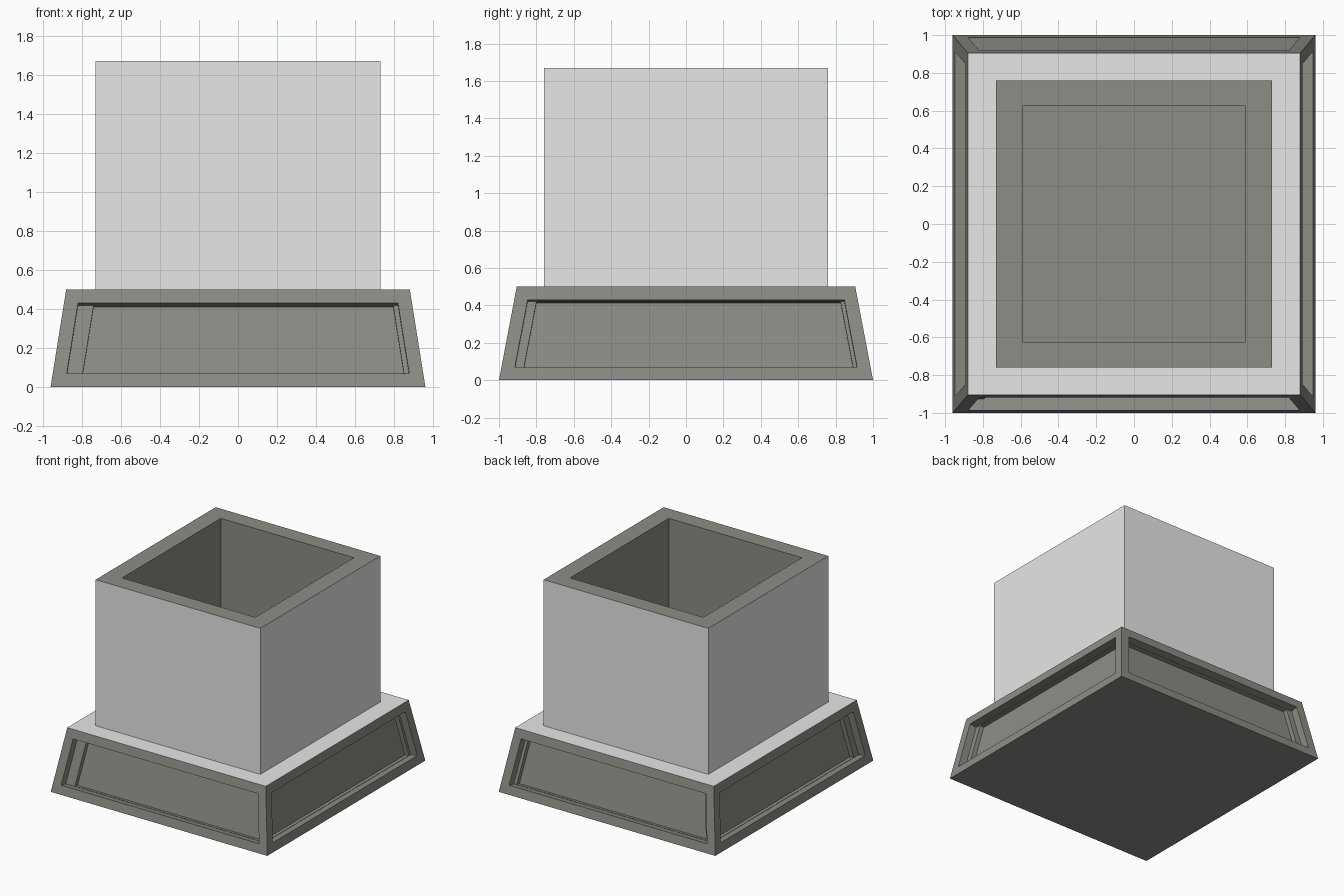
import bpy, bmesh
from mathutils import Vector

if "Cube" in bpy.data.objects:
    bpy.data.objects.remove(bpy.data.objects["Cube"])


def material(name, rgb):
    m = bpy.data.materials.new(name)
    m.diffuse_color = (*rgb, 1)
    m.use_nodes = True
    m.node_tree.nodes["Principled BSDF"].inputs["Base Color"].default_value = m.diffuse_color
    return m


DARK = material("dark_stone", (0.26, 0.267, 0.235))
LIGHT = material("light_grey", (0.8, 0.8, 0.8))


def finish(name, bm):
    me = bpy.data.meshes.new(name)
    bm.to_mesh(me)
    bm.free()
    me.materials.append(DARK)
    me.materials.append(LIGHT)
    ob = bpy.data.objects.new(name, me)
    bpy.context.collection.objects.link(ob)
    return ob


def ring(bm, points):
    return [bm.verts.new(p) for p in points]


def bridge(bm, a, b, mat=0):
    for i in range(4):
        j = (i + 1) % 4
        bm.faces.new((a[i], a[j], b[j], b[i])).material_index = mat


def rect(x, y, z):
    return [(-x, -y, z), (x, -y, z), (x, y, z), (-x, y, z)]


# Sloped plinth with a stepped recessed panel on each side
H = 0.5
BOT, TOP = (0.96, 1.0), (0.88, 0.905)   # half sizes in x and y
Z0, Z1, MARGIN = 0.07, 0.43, 0.072
STEP1, STEP2, GAP = 0.06, 0.035, 0.002

bm = bmesh.new()
bm.faces.new(ring(bm, rect(*BOT, 0))[::-1])
bm.faces.new(ring(bm, rect(*TOP, H))).material_index = 1   # light ledge

# outward direction, rightward direction, left and right inset of inner panel
sides = [((0, -1, 0), (1, 0, 0), 0.08, 0.025),
         ((1, 0, 0), (0, 1, 0), 0.047, 0.02),
         ((0, 1, 0), (-1, 0, 0), 0.025, 0.05),
         ((-1, 0, 0), (0, -1, 0), 0.02, 0.06)]
for d, u, left, right in sides:
    d, u = Vector(d), Vector(u)
    k = 0 if d.x else 1
    slope = (BOT[k] - TOP[k]) / H
    n = (d + Vector((0, 0, slope))).normalized()

    def quad(za, zb, ml, mr, depth):
        pts = []
        for z, s in ((za, -1), (za, 1), (zb, 1), (zb, -1)):
            t = z / H
            out = BOT[k] + (TOP[k] - BOT[k]) * t
            half = BOT[1 - k] + (TOP[1 - k] - BOT[1 - k]) * t
            across = s * (half - (ml if s < 0 else mr))
            pts.append(d * out + u * across + Vector((0, 0, z)) - n * depth)
        return ring(bm, pts)

    l2, r2 = MARGIN + left, MARGIN + right
    rings = [quad(0, H, 0, 0, 0),
             quad(Z0, Z1, MARGIN, MARGIN, 0),
             quad(Z0, Z1, MARGIN, MARGIN, STEP1),
             quad(Z0 + GAP, Z1 - GAP, l2, r2, STEP1),
             quad(Z0 + GAP, Z1 - GAP, l2, r2, STEP1 + STEP2)]
    for a, b in zip(rings, rings[1:]):
        bridge(bm, a, b)
    bm.faces.new(rings[-1])
bmesh.ops.remove_doubles(bm, verts=bm.verts, dist=1e-5)
finish("plinth", bm)

# Open box: light outside walls, dark rim and inside
bm = bmesh.new()
outer_low = ring(bm, rect(0.73, 0.76, H))
outer_top = ring(bm, rect(0.73, 0.76, 1.67))
inner_top = ring(bm, rect(0.59, 0.625, 1.67))
inner_low = ring(bm, rect(0.59, 0.625, H + 0.01))
bridge(bm, outer_low, outer_top, 1)
bridge(bm, outer_top, inner_top)
bridge(bm, inner_top, inner_low)
bm.faces.new(inner_low)
finish("open_box", bm)
